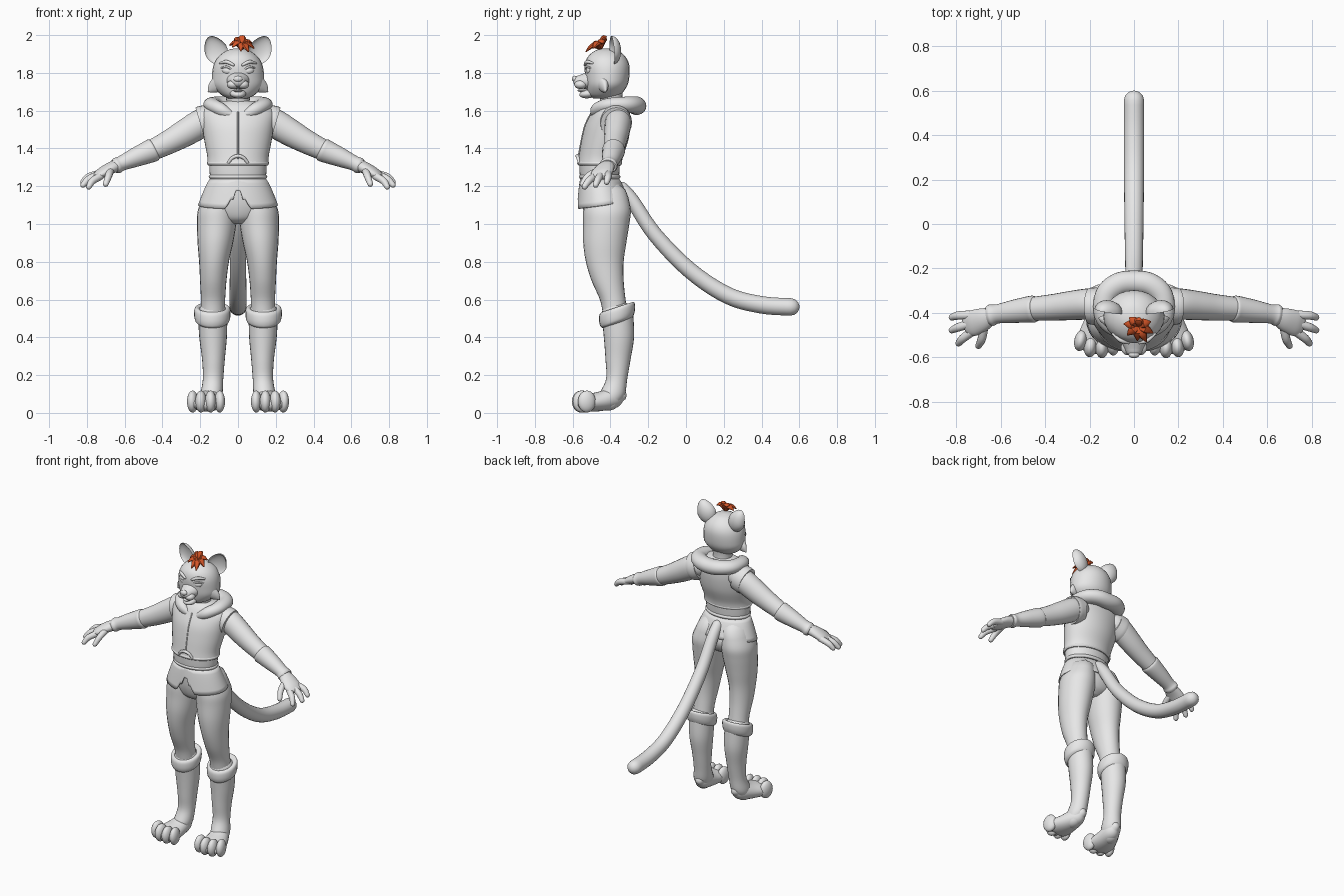
import bpy, bmesh, math
from mathutils import Vector, Matrix, Euler


def material(name, rgb):
    m = bpy.data.materials.new(name)
    m.diffuse_color = (*rgb, 1)
    return m


GREY = material("light_grey", (0.8, 0.8, 0.8))
ORANGE = material("hair_orange", (0.65, 0.09, 0.02))
X, Y, Z = Vector((1, 0, 0)), Vector((0, 1, 0)), Vector((0, 0, 1))


def finish(name, bm, mat=GREY, mirror=False):
    bmesh.ops.recalc_face_normals(bm, faces=bm.faces)
    me = bpy.data.meshes.new(name)
    bm.to_mesh(me)
    bm.free()
    ob = bpy.data.objects.new(name, me)
    bpy.context.collection.objects.link(ob)
    me.materials.append(mat)
    if mirror:
        ob.modifiers.new("mirror", 'MIRROR').use_mirror_merge = False
    return ob


def spline(pts, steps):
    """Catmull-Rom samples through tuples of any length."""
    p = [pts[0]] + list(pts) + [pts[-1]]
    out = []
    for i in range(1, len(p) - 2):
        for s in range(steps):
            t = s / steps
            out.append([0.5 * (2 * b + (c - a) * t + (2 * a - 5 * b + 4 * c - d) * t * t
                               + (3 * b - a - 3 * c + d) * t ** 3)
                        for a, b, c, d in zip(p[i - 1], p[i], p[i + 1], p[i + 2])])
    return out + [list(pts[-1])]


def loft(name, pts, mat=GREY, mirror=False, level=False, tilt=0, sides=24, steps=5, rounded=True):
    """Skin elliptical rings (x, y, z, r1, r2); level keeps rings horizontal."""
    s = spline([(*p, p[3]) if len(p) == 4 else p for p in pts], steps)
    c = [Vector(q[:3]) for q in s]
    rings = []
    for i, q in enumerate(s):
        t = (c[min(i + 1, len(c) - 1)] - c[max(i - 1, 0)]).normalized()
        if level:
            u, v = X, (Y + Z * tilt)
        else:
            u = t.cross(Z).normalized()
            v = u.cross(t)
        rings.append((c[i], u, v, q[3], q[4], t))
    if rounded:
        def dome(r, sign):
            o, u, v, a, b, t = r
            return [(o + t * sign * min(a, b) * math.sin(k), u, v, a * math.cos(k), b * math.cos(k), t)
                    for k in (0.5, 0.95, 1.35)]
        rings = dome(rings[0], -1)[::-1] + rings + dome(rings[-1], 1)
    bm = bmesh.new()
    rows = [[bm.verts.new(o + u * a * math.cos(k * math.tau / sides) + v * b * math.sin(k * math.tau / sides))
             for k in range(sides)] for o, u, v, a, b, t in rings]
    for r0, r1 in zip(rows, rows[1:]):
        for k in range(sides):
            j = (k + 1) % sides
            bm.faces.new((r0[k], r0[j], r1[j], r1[k]))
    bm.faces.new(rows[0])
    bm.faces.new(rows[-1])
    return finish(name, bm, mat, mirror)


def ball(name, loc, size, rot=(0, 0, 0), mirror=False, shape=None):
    bm = bmesh.new()
    bmesh.ops.create_uvsphere(bm, u_segments=24, v_segments=14, radius=1)
    if shape:
        for v in bm.verts:
            v.co = shape(v.co)
    m = Matrix.LocRotScale(Vector(loc), Euler(rot), Vector(size))
    bmesh.ops.transform(bm, matrix=m, verts=bm.verts)
    return finish(name, bm, GREY, mirror)


# Head and neck
loft("neck", [(0, -.385, 1.56, .075, .07), (0, -.395, 1.64, .062, .058), (0, -.40, 1.70, .068, .065)], level=True)
loft("head", [(0, -.435, 1.665, .05, .055), (0, -.43, 1.685, .09, .085), (0, -.42, 1.73, .132, .108),
              (0, -.417, 1.78, .138, .117), (0, -.418, 1.84, .13, .118), (0, -.42, 1.885, .105, .10),
              (0, -.42, 1.918, .06, .06), (0, -.42, 1.93, .015, .015)], level=True, rounded=False)
loft("cheek_tuft", [(.10, -.44, 1.745, .035, .045), (.135, -.43, 1.72, .018, .03), (.158, -.425, 1.70, .003)], mirror=True)
loft("muzzle", [(0, -.48, 1.765, .07, .055), (0, -.53, 1.757, .056, .044), (0, -.565, 1.755, .04, .032)])
ball("whisker_pad", (.027, -.557, 1.738), (.032, .034, .024), mirror=True)
ball("nose", (0, -.588, 1.768), (.025, .016, .017))
ball("lower_jaw", (0, -.515, 1.69), (.042, .05, .024), (.15, 0, 0))
ball("tongue", (0, -.545, 1.707), (.024, .03, .009))
ball("eye", (.06, -.514, 1.812), (.026, .014, .018), (0, -.2, .35), mirror=True)
loft("brow", [(.025, -.535, 1.842, .007), (.06, -.524, 1.858, .01), (.095, -.495, 1.852, .006)], mirror=True, sides=12)
loft("upper_lid", [(.033, -.528, 1.818, .004), (.06, -.53, 1.832, .006), (.09, -.503, 1.826, .004)], mirror=True, sides=12)


# Cupped ears: the front half of each ball is folded inwards
def cup(co):
    w = 1 - .22 * max(co.z, 0)
    return Vector((co.x * w, co.y * (-.55 if co.y < 0 else 1), co.z))


ball("ear", (.118, -.392, 1.92), (.062, .048, .08), (.12, .45, .25), mirror=True, shape=cup)

# Hair locks fanning out from the crown
for ends in [(-.045, -.45, 1.945), (-.03, -.50, 1.935), (.015, -.525, 1.915), (.055, -.53, 1.912),
             (.085, -.49, 1.93), (.075, -.44, 1.955), (.025, -.42, 1.99), (-.02, -.42, 1.975)]:
    e = Vector(ends)
    b = Vector((.018, -.455, 1.935))
    mid = (b + e) / 2 + Vector((0, 0, .022))
    loft("hair_lock", [(*b, .014, .014), (*mid, .022, .014), (*e, .003, .003)], ORANGE, sides=8, steps=3, rounded=False)

# Sleeveless vest, belt and hood
loft("vest", [(0, -.457, 1.32, .163, .117), (0, -.45, 1.36, .163, .117), (0, -.43, 1.44, .178, .124),
              (0, -.415, 1.52, .19, .12), (0, -.40, 1.585, .196, .103), (0, -.39, 1.625, .165, .088),
              (0, -.385, 1.65, .09, .065)], level=True, sides=40, rounded=False)
loft("belt", [(0, -.458, 1.21, .142, .10), (0, -.458, 1.27, .15, .105), (0, -.457, 1.34, .152, .108)],
     level=True, sides=40, rounded=False)
for z, rx, ry in ((1.322, .158, .112), (1.25, .148, .103)):
    loft("belt_rim", [(0, -.457, z - .012, rx, ry), (0, -.457, z, rx + .007, ry + .007),
                      (0, -.457, z + .012, rx, ry)], level=True, sides=40, rounded=False)
loft("vest_seam", [(0, -.57, 1.35, .005), (0, -.555, 1.43, .005), (0, -.534, 1.52, .005), (0, -.50, 1.59, .005)], sides=8)
loft("vest_front_arch", [(-.05, -.565, 1.325, .008), (-.03, -.572, 1.35, .009), (0, -.575, 1.36, .01),
                         (.03, -.572, 1.35, .009), (.05, -.565, 1.325, .008)], sides=12)
loft("hood_collar", [(.035, -.488, 1.575, .015, .02), (.09, -.47, 1.605, .035, .035), (.135, -.41, 1.63, .044, .036),
                     (.125, -.32, 1.632, .05, .042), (.07, -.272, 1.63, .052, .046), (0, -.262, 1.625, .052, .048),
                     (-.07, -.272, 1.63, .052, .046), (-.125, -.32, 1.632, .05, .042),
                     (-.135, -.41, 1.63, .044, .036), (-.09, -.47, 1.605, .035, .035),
                     (-.035, -.488, 1.575, .015, .02)])
loft("vest_armhole", [(.14, -.37, 1.55, .08, .085), (.18, -.37, 1.538, .084, .09), (.2, -.37, 1.532, .082, .088)],
     mirror=True, rounded=False)

# Flared tunic skirt with a stepped front opening
bm = bmesh.new()
N, rows = 96, []
for h in range(7):
    row = []
    for k in range(N):
        a = k * math.tau / N
        x, y = math.cos(a), math.sin(a)
        hem = 1.10 + .02 * y
        if y < 0:
            hem += .095 if abs(x) < .07 else .05 if abs(x) < .2 else .022 if abs(x) < .32 else 0
        z = 1.24 + (hem - 1.24) * h / 6
        f = (1.24 - z) / .14
        g = f ** .8 if f > 0 else 0
        row.append(bm.verts.new(((.148 + .064 * g) * x, -.457 + .022 * g + (.103 + .04 * g) * y, z)))
    rows.append(row)
for r0, r1 in zip(rows, rows[1:]):
    for k in range(N):
        bm.faces.new((r0[k], r0[(k + 1) % N], r1[(k + 1) % N], r1[k]))
skirt = finish("tunic_skirt", bm)
sol = skirt.modifiers.new("thickness", 'SOLIDIFY')
sol.thickness = .008

# Pelvis, legs and boots
loft("pelvis", [(0, -.425, 1.0, .05, .06), (0, -.425, 1.03, .13, .10), (0, -.425, 1.09, .185, .122),
                (0, -.44, 1.16, .168, .115), (0, -.455, 1.23, .14, .10)], level=True, rounded=False)
loft("trouser_leg", [(.095, -.42, 1.14, .09, .115), (.108, -.418, 1.07, .105, .126), (.113, -.422, 1.0, .104, .122),
                     (.12, -.43, .9, .094, .114), (.127, -.43, .8, .079, .10), (.131, -.415, .7, .07, .085),
                     (.132, -.388, .6, .064, .068), (.133, -.375, .53, .064, .066)], mirror=True, level=True)
loft("boot_cuff", [(.136, -.365, .475, .076, .078), (.136, -.365, .488, .09, .088), (.136, -.365, .515, .096, .095),
                   (.136, -.365, .548, .095, .094), (.136, -.365, .56, .082, .082), (.136, -.368, .55, .064, .066)],
     mirror=True, level=True, tilt=.33, rounded=False)
loft("boot_shaft", [(.134, -.363, .52, .078, .084), (.132, -.355, .4, .073, .08), (.13, -.36, .28, .06, .066),
                    (.132, -.367, .18, .054, .056), (.14, -.39, .10, .058, .068), (.145, -.40, .06, .05, .055)],
     mirror=True, level=True)
loft("foot", [(.135, -.345, .095, .03, .034), (.14, -.38, .082, .052, .055), (.155, -.45, .062, .072, .052),
              (.167, -.52, .052, .088, .046), (.17, -.55, .048, .08, .036)], mirror=True)
for x, y, r in ((.097, -.545, .028), (.145, -.556, .03), (.196, -.552, .03), (.24, -.525, .029)):
    ball("toe", (x, y, .06), (r, .048, .058), (0, 0, (x - .15) * 2.5), mirror=True)

# Arms, gloves and hands
loft("upper_arm", [(.15, -.36, 1.555, .068, .07), (.2, -.36, 1.53, .07, .076), (.28, -.367, 1.482, .066, .072),
                   (.36, -.375, 1.437, .06, .064), (.45, -.382, 1.392, .054, .056)], mirror=True)
loft("glove_sleeve", [(.44, -.382, 1.397, .052, .055), (.45, -.383, 1.392, .06, .062), (.475, -.385, 1.381, .059, .06),
                      (.55, -.395, 1.35, .051, .05), (.615, -.405, 1.322, .043, .04), (.64, -.41, 1.31, .049, .043),
                      (.655, -.413, 1.304, .044, .037)], mirror=True, rounded=False)
loft("palm", [(.64, -.412, 1.31, .038, .032), (.68, -.43, 1.293, .052, .031), (.725, -.447, 1.268, .058, .027),
              (.75, -.455, 1.254, .05, .02)], mirror=True)
for name, pts in (("outer_finger", [(.73, -.41, 1.268), (.79, -.412, 1.25), (.82, -.42, 1.222)]),
                  ("middle_finger", [(.735, -.448, 1.262), (.79, -.465, 1.238), (.82, -.478, 1.207)]),
                  ("inner_finger", [(.725, -.482, 1.255), (.77, -.515, 1.228), (.79, -.537, 1.197)]),
                  ("thumb", [(.675, -.455, 1.285), (.685, -.515, 1.255), (.70, -.548, 1.212)])):
    loft(name, [(*p, r) for p, r in zip(pts, (.02, .019, .015))], mirror=True, sides=14)

# Tail
loft("tail", [(0, -.34, 1.19, .034), (0, -.285, 1.125, .037), (0, -.165, .945, .04), (0, .02, .755, .043),
              (0, .22, .622, .045), (0, .40, .572, .046), (0, .555, .561, .046)])

# Smooth shading with crisp edges kept
bpy.ops.object.select_all(action='SELECT')
bpy.context.view_layer.objects.active = skirt
bpy.ops.object.shade_smooth_by_angle(angle=math.radians(40))
